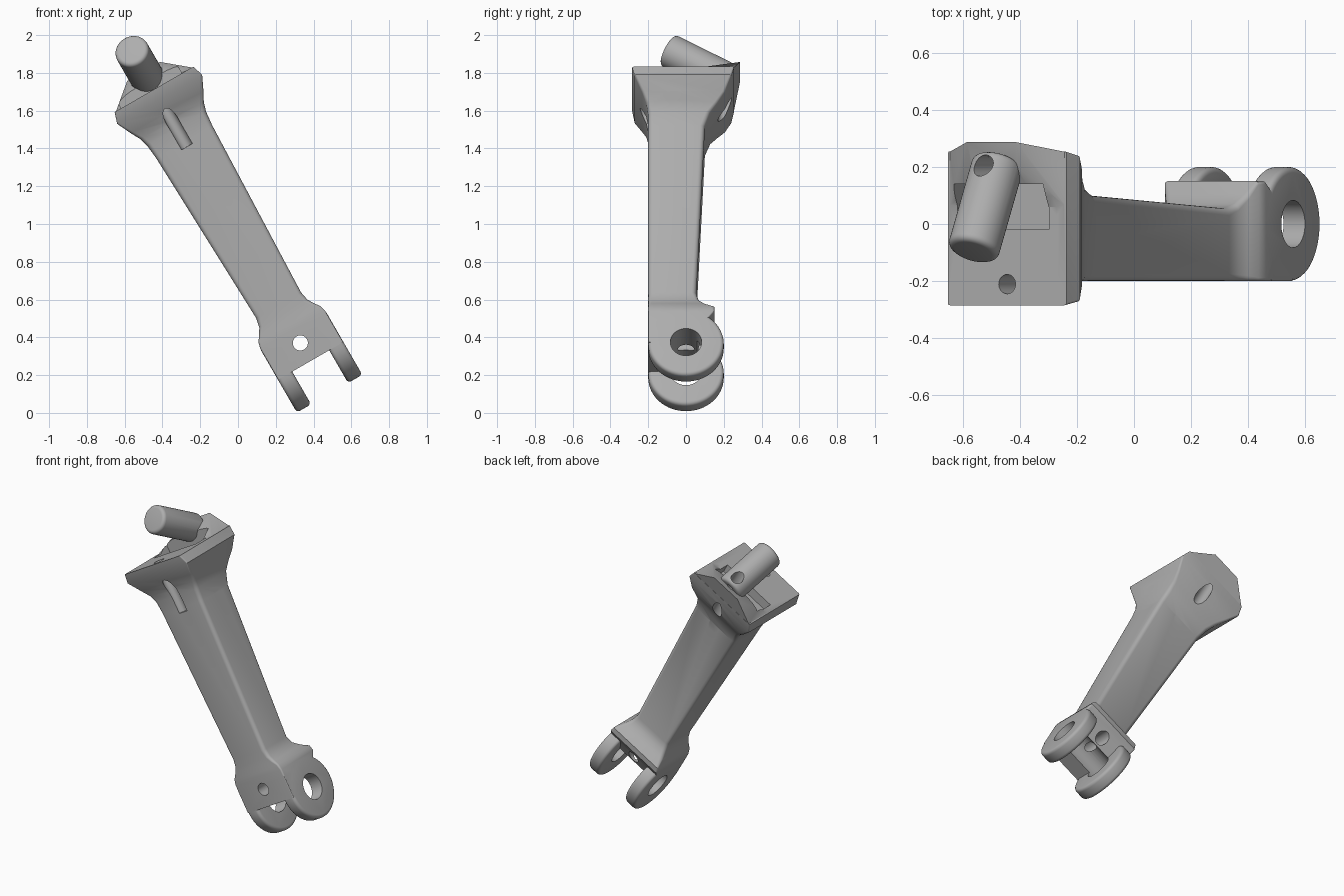
import bpy, bmesh, math
from mathutils import Vector, Matrix

cube = bpy.data.objects.get("Cube")
if cube:
    bpy.data.objects.remove(cube, do_unlink=True)

grey = bpy.data.materials.new("machined grey")
grey.use_nodes = True
COLOR = (0.42, 0.42, 0.42, 1)
grey.diffuse_color = COLOR
grey.node_tree.nodes["Principled BSDF"].inputs["Base Color"].default_value = COLOR


def finish(name, bm):
    bmesh.ops.recalc_face_normals(bm, faces=bm.faces)
    mesh = bpy.data.meshes.new(name)
    bm.to_mesh(mesh)
    bm.free()
    mesh.materials.append(grey)
    ob = bpy.data.objects.new(name, mesh)
    bpy.context.collection.objects.link(ob)
    return ob


def rod(name, a, b, r, bevel=0.0, sides=40):
    """Cylinder from point a to point b with optional rounded rims."""
    a, b = Vector(a), Vector(b)
    axis = b - a
    bm = bmesh.new()
    bmesh.ops.create_cone(bm, cap_ends=True, segments=sides, radius1=r, radius2=r, depth=axis.length)
    if bevel:
        rims = [e for e in bm.edges if abs(e.verts[0].co.z - e.verts[1].co.z) < 1e-5]
        bmesh.ops.bevel(bm, geom=rims, offset=bevel, segments=4, profile=0.5, affect='EDGES')
    turn = axis.to_track_quat('Z', 'Y').to_matrix().to_4x4()
    bm.transform(Matrix.Translation((a + b) / 2) @ turn)
    return finish(name, bm)


def hull(name, points):
    bm = bmesh.new()
    for p in points:
        bm.verts.new(p)
    bmesh.ops.convex_hull(bm, input=bm.verts)
    return finish(name, bm)


def box(name, lo, hi):
    return hull(name, [(x, y, z) for x in (lo[0], hi[0]) for y in (lo[1], hi[1]) for z in (lo[2], hi[2])])


def combine(target, other, operation):
    """Apply a boolean and discard the second solid."""
    mod = target.modifiers.new("combine", 'BOOLEAN')
    mod.operation, mod.object, mod.solver = operation, other, 'EXACT'
    graph = bpy.context.evaluated_depsgraph_get()
    mesh = bpy.data.meshes.new_from_object(target.evaluated_get(graph))
    target.modifiers.clear()
    target.data = mesh
    bpy.data.objects.remove(other, do_unlink=True)


def loft(name, sections):
    """Skin rounded rectangles given as height, half width, front, back, corner radius."""
    bm = bmesh.new()
    rings = []
    for t, hw, y0, y1, r in sections:
        ring = []
        corners = [(hw - r, y1 - r), (r - hw, y1 - r), (r - hw, y0 + r), (hw - r, y0 + r)]
        for i, (cx, cy) in enumerate(corners):
            for k in range(5):
                ang = math.radians(90 * i + 22.5 * k)
                ring.append(bm.verts.new((cx + r * math.cos(ang), cy + r * math.sin(ang), t)))
        rings.append(ring)
    for low, high in zip(rings, rings[1:]):
        for i in range(len(low)):
            j = (i + 1) % len(low)
            bm.faces.new((low[i], low[j], high[j], high[i]))
    bm.faces.new(rings[0][::-1])
    bm.faces.new(rings[-1])
    return finish(name, bm)


# Tapered limb with fork block below and flared head above
body = loft("link_arm", [
    (0.0, .199, -.2, .02, .008), (.14, .199, -.2, .11, .008), (.19, .199, -.2, .15, .01),
    (.225, .19, -.2, .15, .012), (.255, .168, -.2, .105, .018), (.29, .147, -.2, .07, .022),
    (.34, .137, -.2, .055, .025), (1.34, .172, -.2, .10, .025), (1.42, .18, -.201, .13, .025),
    (1.47, .195, -.21, .17, .02), (1.52, .222, -.232, .207, .015), (1.6, .26, -.272, .24, .01),
    (1.66, .24, -.285, .255, .008)])

# Fork prongs with rounded ends
for side in (-1, 1):
    outer, inner = side * .2, side * .113
    prong = rod("prong", (inner, 0, 0), (outer, 0, 0), .2, .02, 64)
    web = box("web", (min(inner, outer * .99), -.197, 0), (max(inner, outer * .99), .08, .15))
    combine(prong, web, 'UNION')
    combine(body, prong, 'UNION')

# Gabled back wall of the head
wall = hull("wall", [(s * x, y, t) for s in (-1, 1) for x, y, t in (
    (.238, .252, 1.655), (.238, .06, 1.655), (.1, .287, 1.77),
    (.1, .19, 1.74), (.12, .06, 1.67), (.15, .23, 1.59), (.12, .06, 1.6))])
combine(body, wall, 'UNION')

# Head pocket, side saddle and relief beneath the pin
combine(body, rod("pocket", (-.15, -.03, 1.69), (.2, -.03, 1.69), .13), 'DIFFERENCE')
combine(body, rod("saddle", (.12, -.21, 1.7), (.12, .03, 1.7), .09), 'DIFFERENCE')
combine(body, box("side_step", (-.2, -.02, 1.6), (.17, .14, 1.8)), 'DIFFERENCE')
combine(body, rod("pin_relief", (0, .15, 1.76), (0, -.4, 2.07), .125), 'DIFFERENCE')

# Inclined pin rising forward from the back wall
combine(body, rod("pin", (0, .215, 1.722), (0, -.097, 1.9), .091, .022, 48), 'UNION')

# Drilled holes: pivot, cross holes and long bores
drills = [
    ((-.3, 0, 0), (.3, 0, 0), .083),
    ((0, -.4, .11), (0, .4, .11), .04),
    ((0, -.4, 1.32), (0, .4, 1.32), .042),
    ((-.4, -.02, 1.32), (.4, -.02, 1.32), .04),
    ((.331, -.075, 1.443), (-.19, -.075, 1.743), .03),
    ((0, -.205, 1.31), (0, -.215, 1.9), .034),
    ((0, .205, 1.3), (0, .205, 1.95), .037),
]
for a, b, r in drills:
    combine(body, rod("drill", a, b, r, 0, 32), 'DIFFERENCE')

# Lean the finished link sideways
body.data.transform(Matrix.Translation((.385, 0, .275)) @ Matrix.Rotation(math.radians(-30), 4, 'Y'))
body.data.materials.clear()
body.data.materials.append(grey)
for poly in body.data.polygons:
    poly.material_index = 0
bpy.ops.object.select_all(action='DESELECT')
body.select_set(True)
bpy.context.view_layer.objects.active = body
bpy.ops.object.shade_smooth_by_angle(angle=math.radians(32))
